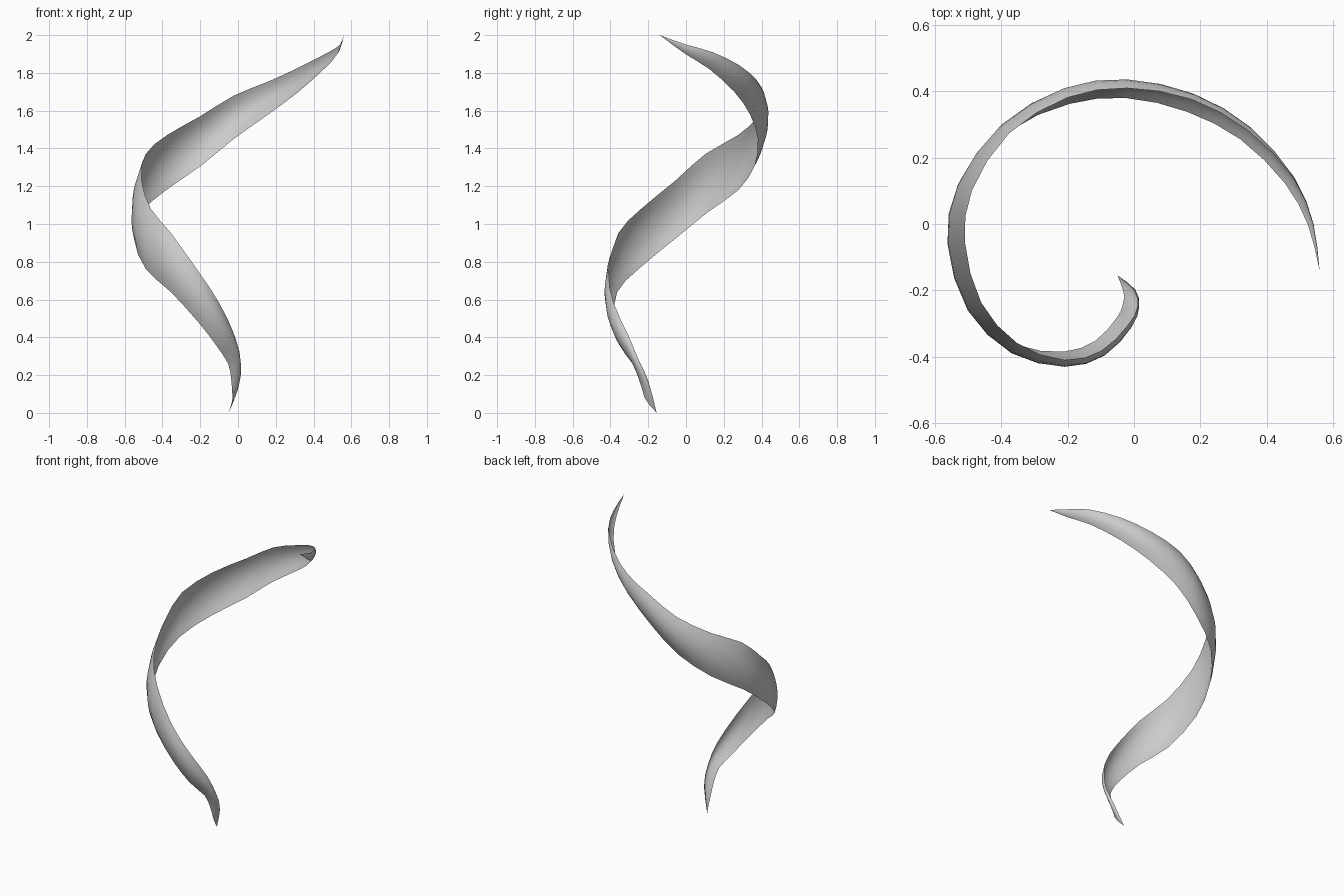
import bpy
import bmesh
from mathutils import Vector

default_cube = bpy.data.objects.get("Cube")
if default_cube:
    bpy.data.objects.remove(default_cube, do_unlink=True)

# Each station along the spiral: plan x, plan y, height of the lower edge,
# height of the upper edge, inward curl of the lower edge, of the upper edge
STATIONS = [
    (-.05, -.155, 0, 0, 0, 0),
    (0, -.2, .08, .17, .035, 0),
    (.01, -.25, .17, .28, .045, 0),
    (-.01, -.31, .26, .41, .05, .01),
    (-.09, -.395, .36, .58, .05, .015),
    (-.21, -.43, .48, .75, .045, .02),
    (-.37, -.39, .64, .95, .03, .035),
    (-.5, -.26, .76, 1.08, .015, .045),
    (-.56, -.06, .92, 1.23, .01, .05),
    (-.53, .12, 1.06, 1.37, .02, .045),
    (-.4, .3, 1.18, 1.47, .03, .035),
    (-.21, .41, 1.31, 1.57, .05, .03),
    (-.02, .435, 1.45, 1.68, .055, .025),
    (.18, .39, 1.58, 1.76, .055, .015),
    (.35, .29, 1.7, 1.84, .045, .01),
    (.48, .14, 1.82, 1.91, .03, 0),
    (.54, 0, 1.9, 1.95, .015, 0),
    (.56, -.14, 2, 2, 0, 0),
]
STEPS = 2
ACROSS = 8


def make_material(name, colour):
    mat = bpy.data.materials.new(name)
    mat.use_nodes = True
    mat.diffuse_color = colour
    mat.node_tree.nodes["Principled BSDF"].inputs["Base Color"].default_value = colour
    return mat


def smooth_path(points, steps):
    """Pass a smooth interpolating curve through the stations."""
    pts = [Vector(p) for p in points]
    pts = [pts[0] * 2 - pts[1]] + pts + [pts[-1] * 2 - pts[-2]]
    path = []
    for a, b, c, d in zip(pts, pts[1:], pts[2:], pts[3:]):
        for i in range(steps):
            t = i / steps
            path.append(b + (c - a) * (t / 2)
                        + (a * 2 - b * 5 + c * 4 - d) * (t * t / 2)
                        + (b * 3 - a - c * 3 + d) * (t ** 3 / 2))
    path.append(pts[-2])
    return path


def ribbon_row(path, i):
    """Bowed cross-section, curling inward at the lower and upper edges."""
    x, y, low, high, curl_low, curl_high = path[i]
    before, after = path[max(i - 1, 0)], path[min(i + 1, len(path) - 1)]
    along = Vector((after[0] - before[0], after[1] - before[1])).normalized()
    inward = Vector((along.y, -along.x))
    row = []
    for j in range(ACROSS + 1):
        s = j / ACROSS * 2 - 1
        curl = curl_low * s * (s - 1) / 2 + curl_high * s * (s + 1) / 2
        row.append(Vector((x + inward.x * curl, y + inward.y * curl,
                           low + (high - low) * (s + 1) / 2)))
    return row


# Spiral ribbon: a thin open sheet that tapers to a point at both ends
path = smooth_path(STATIONS, STEPS)
bm = bmesh.new()
rows = [[bm.verts.new(p) for p in ribbon_row(path, i)] for i in range(len(path))]
for lower, upper in zip(rows, rows[1:]):
    for j in range(ACROSS):
        bm.faces.new((lower[j], lower[j + 1], upper[j + 1], upper[j]))
bmesh.ops.remove_doubles(bm, verts=bm.verts, dist=0.0001)

mesh = bpy.data.meshes.new("spiral_ribbon")
bm.to_mesh(mesh)
bm.free()
mesh.shade_smooth()
mesh.materials.append(make_material("light grey", (0.6, 0.6, 0.6, 1)))
ribbon = bpy.data.objects.new("spiral_ribbon", mesh)
bpy.context.collection.objects.link(ribbon)
